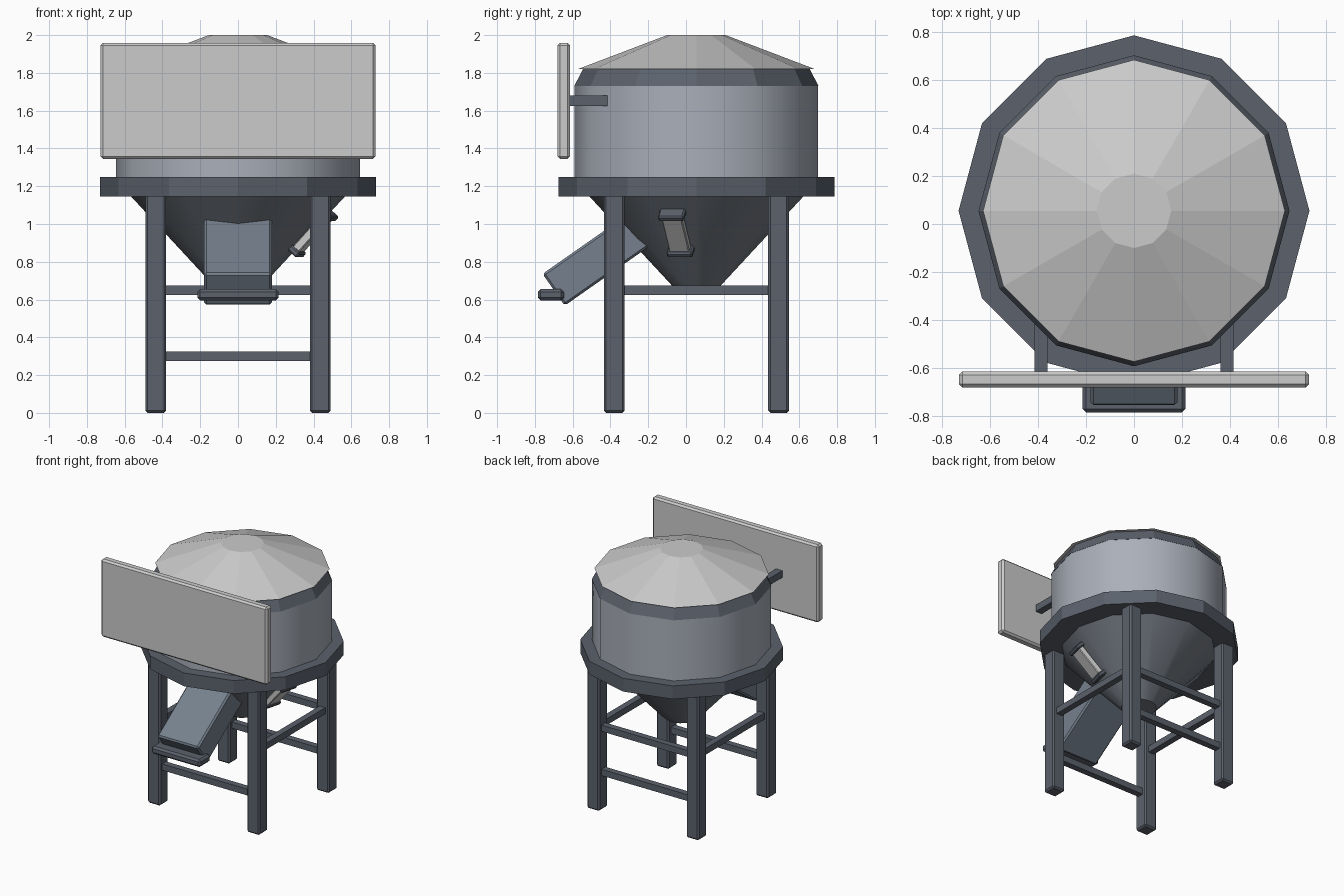
import bpy
from math import radians, atan2, cos, sin
from mathutils import Matrix, Vector

if "Cube" in bpy.data.objects:
    bpy.data.objects.remove(bpy.data.objects["Cube"])

CY = 0.055  # y of the drum axis


def material(name, rgb):
    m = bpy.data.materials.new(name)
    m.diffuse_color = (*rgb, 1)
    m.use_nodes = True
    m.node_tree.nodes["Principled BSDF"].inputs["Base Color"].default_value = m.diffuse_color
    return m


STEEL = material("dark_steel", (0.105, 0.12, 0.15))
DRUM = material("drum_paint", (0.40, 0.43, 0.49))
CHUTE = material("chute_paint", (0.18, 0.22, 0.27))
CONE = material("cone_paint", (0.17, 0.19, 0.22))


def finish(ob, name, mat):
    ob.name = name
    if mat:
        ob.data.materials.append(mat)
    return ob


def drum(name, r_low, r_high, z0, z1, mat=None, smooth=False):
    bpy.ops.mesh.primitive_cone_add(vertices=12, radius1=r_low, radius2=r_high,
                                    depth=z1 - z0, location=(0, CY, (z0 + z1) / 2))
    if smooth:
        bpy.ops.object.shade_smooth_by_angle(angle=radians(40))
    return finish(bpy.context.object, name, mat)


def box(name, size, matrix, mat=None, bevel=0.0):
    bpy.ops.mesh.primitive_cube_add(size=1)
    ob = bpy.context.object
    ob.data.transform(Matrix.Diagonal((*size, 1)))
    ob.matrix_world = matrix
    if bevel:
        mod = ob.modifiers.new("bevel", "BEVEL")
        mod.width = bevel
        mod.segments = 1
    return finish(ob, name, mat)


def at(x, y, z):
    return Matrix.Translation((x, y, z))


# hopper: cone, support ring, drum, rim band and faceted lid
drum("hopper_cone", 0.13, 0.575, 0.675, 1.155, CONE, True)
drum("support_ring", 0.73, 0.73, 1.145, 1.25, STEEL)
drum("hopper_drum", 0.645, 0.645, 1.24, 1.73, DRUM, True)
drum("rim_band", 0.647, 0.60, 1.73, 1.82, STEEL)
drum("lid", 0.628, 0.155, 1.82, 2.0)

# legs
for sx, side in ((-1, "left"), (1, "right")):
    for sy, end in ((-1, "front"), (1, "back")):
        box(f"{end}_{side}_leg", (0.11, 0.11, 1.2),
            at(sx * 0.435, CY + sy * 0.435, 0.6), STEEL, 0.012)
    # side braces and sign brackets
    box(f"{side}_brace", (0.05, 0.80, 0.05), at(sx * 0.435, CY, 0.65), STEEL)
    box(f"{side}_sign_bracket", (0.055, 0.22, 0.055),
        at(sx * 0.387, -0.525, 1.652), STEEL)

# cross braces
for name, sy, z in (("front_low_brace", -1, 0.30), ("back_low_brace", 1, 0.30),
                    ("back_high_brace", 1, 0.65)):
    box(name, (0.80, 0.05, 0.05), at(0, CY + sy * 0.435, z), STEEL)

# sign panel
box("sign_panel", (1.455, 0.067, 0.615), at(0, -0.647, 1.652), None, 0.014)

# chute and its outlet lip
box("chute", (0.36, 0.60, 0.205),
    at(0, -0.455, 0.824) @ Matrix.Rotation(radians(35), 4, "X"), CHUTE, 0.012)
box("chute_lip", (0.43, 0.138, 0.06), at(0, -0.715, 0.625), STEEL, 0.015)

# inspection window lying on the cone wall (local x = outward, z = up the slope)
yaw = radians(-15)
tilt = atan2(0.445, 0.48)
r, z = 0.41, 0.952
window = (at(r * cos(yaw), CY + r * sin(yaw), z)
          @ Matrix.Rotation(yaw, 4, "Z") @ Matrix.Rotation(tilt, 4, "Y"))
box("window_pane", (0.045, 0.11, 0.26), window, None, 0.005)
for s, name in ((-1, "window_lower_frame"), (1, "window_upper_frame")):
    box(name, (0.07, 0.14, 0.035), window @ at(0, 0, s * 0.13), STEEL, 0.008)
